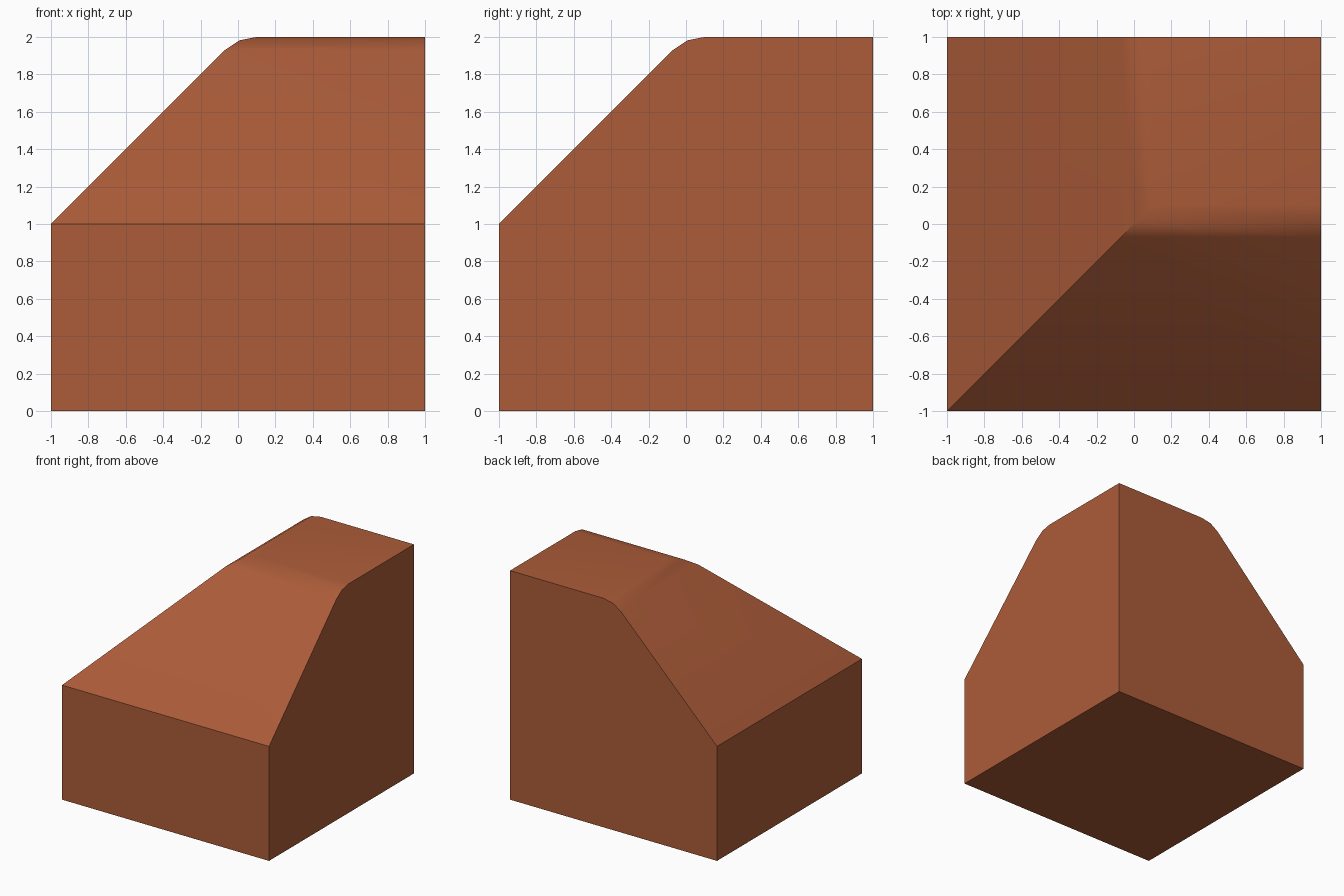
import bpy, bmesh, math
from mathutils import Vector

if "Cube" in bpy.data.objects:
    bpy.data.objects.remove(bpy.data.objects["Cube"])

# Material
mat = bpy.data.materials.new("terracotta")
mat.diffuse_color = (0.413, 0.107, 0.041, 1)
mat.use_nodes = True
mat.node_tree.nodes["Principled BSDF"].inputs["Base Color"].default_value = mat.diffuse_color

# Plain block, 2 x 2 x 2, standing on the ground
bm = bmesh.new()
bmesh.ops.create_cube(bm, size=2)
bmesh.ops.translate(bm, verts=bm.verts, vec=(0, 0, 1))

# Rounded slope profile: 45 degree ramp blending into the flat top
tangent = 0.1
r = tangent / math.tan(math.radians(22.5))
arc = [(tangent - r * math.sin(a), 2 - r * (1 - math.cos(a)))
       for a in (math.radians(45), math.radians(22.5), 0)]
profile = [(-1, 1)] + arc


def slice_off(co, no):
    geom = bm.verts[:] + bm.edges[:] + bm.faces[:]
    cut = bmesh.ops.bisect_plane(bm, geom=geom, dist=1e-5, plane_co=co,
                                 plane_no=no, clear_outer=True)
    edges = [e for e in cut["geom_cut"] if isinstance(e, bmesh.types.BMEdge)]
    edges = [e for e in edges if e.is_boundary]
    bmesh.ops.holes_fill(bm, edges=edges, sides=0)


# Slice the same profile along the left and the front, meeting in a hip
for (u0, z0), (u1, z1) in zip(profile, profile[1:]):
    du, dz = u1 - u0, z1 - z0
    slice_off(Vector((u0, 0, z0)), Vector((-dz, 0, du)).normalized())
    slice_off(Vector((0, u0, z0)), Vector((0, -dz, du)).normalized())

bmesh.ops.remove_doubles(bm, verts=bm.verts, dist=1e-5)
bmesh.ops.recalc_face_normals(bm, faces=bm.faces)
mesh = bpy.data.meshes.new("sloped_corner_block")
bm.to_mesh(mesh)
bm.free()
mesh.materials.append(mat)

block = bpy.data.objects.new("sloped_corner_block", mesh)
bpy.context.collection.objects.link(block)
bpy.context.view_layer.objects.active = block
block.select_set(True)
bpy.ops.object.shade_smooth_by_angle(angle=math.radians(30))
